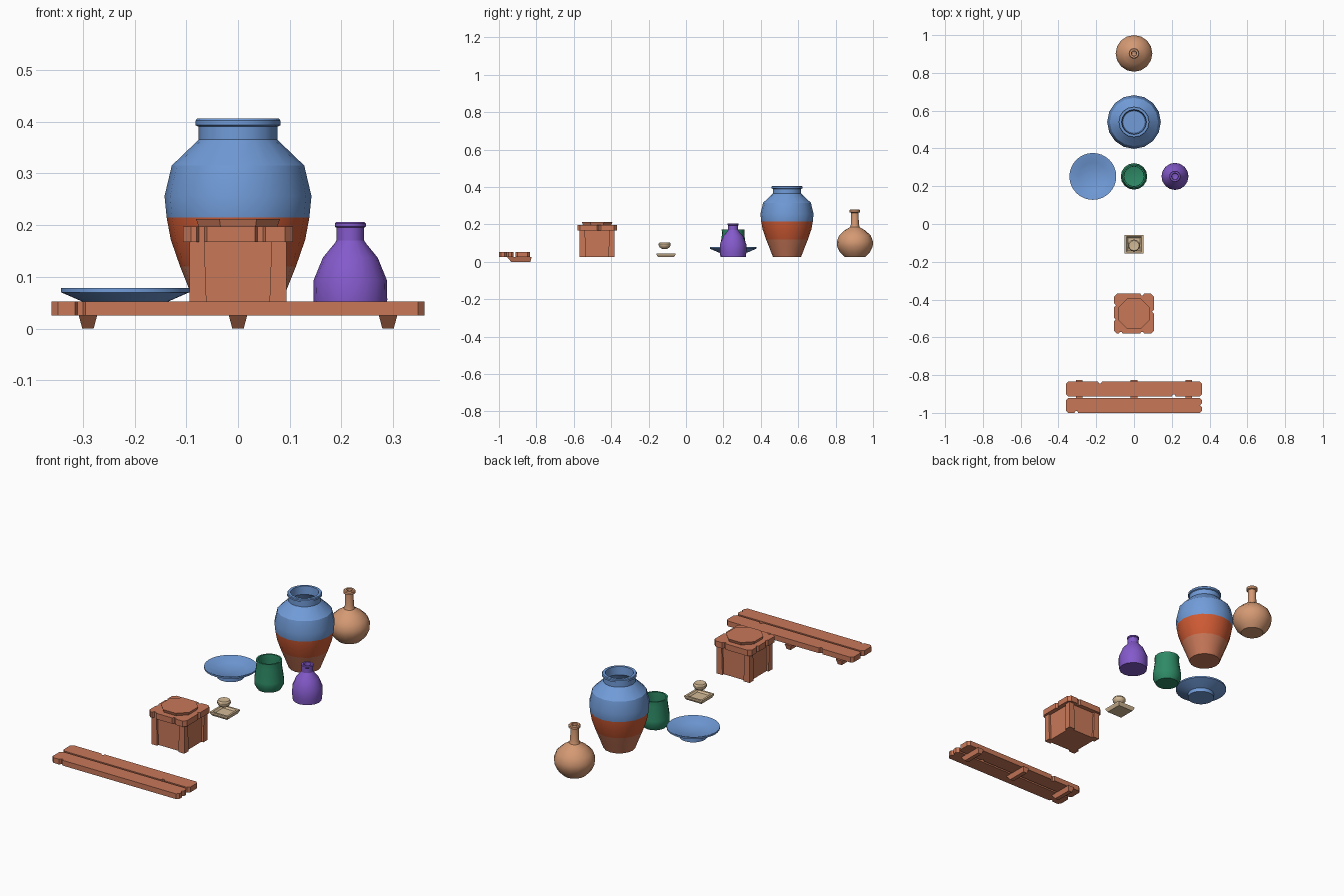
import bpy, bmesh, math
from mathutils import Vector

if "Cube" in bpy.data.objects:
    bpy.data.objects.remove(bpy.data.objects["Cube"])


def material(name, r, g, b):
    def lin(c):
        c /= 255
        return c / 12.92 if c < 0.04045 else ((c + 0.055) / 1.055) ** 2.4
    m = bpy.data.materials.new(name)
    m.diffuse_color = (lin(r), lin(g), lin(b), 1)
    m.use_nodes = True
    m.node_tree.nodes["Principled BSDF"].inputs["Base Color"].default_value = m.diffuse_color
    return m


WOOD = material("terracotta wood", 200, 120, 89)
BLUE = material("blue glaze", 113, 156, 217)
ORANGE = material("burnt orange glaze", 208, 91, 52)
TAN = material("tan clay", 212, 153, 115)
GREEN = material("green glaze", 46, 138, 102)
PURPLE = material("purple glaze", 132, 90, 203)
BEIGE = material("beige stone", 212, 186, 150)
BASE = 0.025


def finish(name, bm, mats, smooth=False):
    bmesh.ops.recalc_face_normals(bm, faces=bm.faces[:])
    me = bpy.data.meshes.new(name)
    bm.to_mesh(me)
    bm.free()
    for m in mats:
        me.materials.append(m)
    ob = bpy.data.objects.new(name, me)
    bpy.context.collection.objects.link(ob)
    if smooth:
        bpy.ops.object.select_all(action='DESELECT')
        ob.select_set(True)
        bpy.context.view_layer.objects.active = ob
        bpy.ops.object.shade_smooth_by_angle(angle=math.radians(30))
    return ob


def lathe(name, centre, profile, mats, n=16, rule=None):
    """Turn a (radius, z) profile; radius 0 makes a single pole vertex."""
    bm = bmesh.new()
    rings = []
    for r, z in profile:
        count = n if r > 0 else 1
        rings.append([bm.verts.new((centre[0] + r * math.cos(2 * math.pi * i / n),
                                    centre[1] + r * math.sin(2 * math.pi * i / n), z))
                      for i in range(count)])
    for k in range(len(rings) - 1):
        a, b = rings[k], rings[k + 1]
        for i in range(n):
            j = (i + 1) % n
            if len(a) == 1:
                f = bm.faces.new((a[0], b[j], b[i]))
            elif len(b) == 1:
                f = bm.faces.new((a[i], a[j], b[0]))
            else:
                f = bm.faces.new((a[i], a[j], b[j], b[i]))
            if rule:
                f.material_index = rule(k)
    return finish(name, bm, mats, True)


def prism(name, top, z0, z1, mat, bottom=None):
    """Solid between two outlines of equal length."""
    bm = bmesh.new()
    lo = [bm.verts.new((x, y, z0)) for x, y in (bottom or top)]
    hi = [bm.verts.new((x, y, z1)) for x, y in top]
    bm.faces.new(lo[::-1])
    bm.faces.new(hi)
    for i in range(len(lo)):
        j = (i + 1) % len(lo)
        bm.faces.new((lo[i], lo[j], hi[j], hi[i]))
    return finish(name, bm, [mat])


def rect(x0, x1, y0, y1):
    return [(x0, y0), (x1, y0), (x1, y1), (x0, y1)]


def worn(x0, x1, y0, y1, c, front=(), right=(), back=(), left=(), w=0.01, d=0.01):
    """Rectangle with clipped corners and small chips along its edges."""
    p = [(x0 + c, y0)]
    for x in sorted(front):
        p += [(x - w, y0), (x - w / 2, y0 + d), (x + w / 2, y0 + d), (x + w, y0)]
    p += [(x1 - c, y0), (x1, y0 + c)]
    for y in sorted(right):
        p += [(x1, y - w), (x1 - d, y), (x1, y + w)]
    p += [(x1, y1 - c), (x1 - c, y1)]
    for x in sorted(back, reverse=True):
        p += [(x + w, y1), (x + w / 2, y1 - d), (x - w / 2, y1 - d), (x - w, y1)]
    p += [(x0 + c, y1), (x0, y1 - c)]
    for y in sorted(left, reverse=True):
        p += [(x0, y + w), (x0 + d, y), (x0, y - w)]
    return p + [(x0, y0 + c)]


# Plank bench: two worn boards on three tapered battens
prism("front_board", worn(-0.36, 0.36, -1.0, -0.922, 0.012, front=(-0.305,), right=(-0.96,)),
      BASE, 0.052, WOOD)
prism("back_board", worn(-0.36, 0.36, -0.912, -0.835, 0.012, back=(-0.18,), front=(0.21,)),
      BASE, 0.052, WOOD)
for i, x in enumerate((-0.29, 0, 0.29)):
    prism(f"batten_{i + 1}", rect(x - 0.018, x + 0.018, -0.957, -0.825), 0, 0.026, WOOD,
          rect(x - 0.011, x + 0.011, -0.935, -0.832))

# Pedestal: core, corner posts, chipped slab, eight-sided lid
cy = -0.475
prism("pedestal_core", rect(-0.083, 0.083, cy - 0.083, cy + 0.083), BASE, 0.168, WOOD)
for sx in (-1, 1):
    for sy in (-1, 1):
        def corner(inner, outer=0.094):
            xs = sorted((sx * inner, sx * outer))
            ys = sorted((cy + sy * inner, cy + sy * outer))
            return rect(*xs, *ys)
        prism("pedestal_post", corner(0.065), BASE, 0.168, WOOD, corner(0.06))
prism("pedestal_slab", worn(-0.106, 0.106, cy - 0.106, cy + 0.106, 0.015,
                            front=(0.043, -0.07), back=(0.043,), right=(cy + 0.01,),
                            left=(cy + 0.045, cy - 0.03)), 0.167, 0.197, WOOD)
lid = worn(-0.081, 0.081, cy - 0.081, cy + 0.081, 0.045)
prism("pedestal_lid", lid, 0.197, 0.212, WOOD,
      [(x * 0.94, cy + (y - cy) * 0.94) for x, y in lid])

# Small square tray with a recessed middle, and the knob above it
bm = bmesh.new()
ty = -0.107
loops = []
for h, z in ((0.043, BASE), (0.05, 0.038), (0.05, 0.045), (0.04, 0.045), (0.033, 0.037)):
    loops.append([bm.verts.new((x, y, z)) for x, y in rect(-h, h, ty - h, ty + h)])
bm.faces.new(loops[0])
bm.faces.new(loops[-1])
for a, b in zip(loops, loops[1:]):
    for i in range(4):
        j = (i + 1) % 4
        bm.faces.new((a[i], a[j], b[j], b[i]))
finish("tray", bm, [BEIGE])
lathe("tray_knob", (0, ty - 0.007), [(0, 0.069), (0.014, 0.069), (0.026, 0.077), (0.032, 0.088),
      (0.032, 0.096), (0.027, 0.104), (0.02, 0.104), (0, 0.1)], [BEIGE], 12)

# Blue plate on a foot
lathe("plate", (-0.218, 0.252), [(0, BASE), (0.064, BASE), (0.064, 0.045), (0.085, 0.053),
      (0.124, 0.07), (0.124, 0.078), (0.117, 0.078), (0.075, 0.06), (0, 0.052)], [BLUE], 32)

# Green cup, hollow
lathe("cup", (0, 0.252), [(0, BASE), (0.056, BASE), (0.07, 0.052), (0.07, 0.075), (0.06, 0.145),
      (0.061, 0.172), (0.053, 0.172), (0.052, 0.145), (0.058, 0.06), (0, 0.045)], [GREEN])

# Purple flask
lathe("flask", (0.217, 0.252), [(0, BASE), (0.068, BASE), (0.0715, 0.055), (0.071, 0.093),
      (0.053, 0.137), (0.03, 0.165), (0.027, 0.17), (0.027, 0.195), (0.03, 0.197), (0.03, 0.203),
      (0.027, 0.206), (0.018, 0.206), (0.016, 0.165), (0, 0.16)], [PURPLE])

# Large storage jar: bare clay foot, orange belly, blue upper body and interior
lathe("storage_jar", (0, 0.54), [(0, BASE), (0.075, BASE), (0.094, 0.075), (0.112, 0.12),
      (0.13, 0.172), (0.138, 0.215), (0.142, 0.256), (0.128, 0.315), (0.076, 0.365),
      (0.076, 0.39), (0.082, 0.393), (0.082, 0.402), (0.079, 0.406), (0.066, 0.406),
      (0.063, 0.365), (0.115, 0.305), (0.128, 0.25), (0.1, 0.12), (0.06, 0.045), (0, 0.045)],
      [WOOD, ORANGE, BLUE], 16, lambda k: 0 if k < 3 else 1 if k < 5 else 2)

# Long-necked tan bottle
lathe("bottle", (0, 0.903), [(0, BASE), (0.055, BASE), (0.08, 0.05), (0.095, 0.082),
      (0.097, 0.108), (0.085, 0.14), (0.056, 0.167), (0.026, 0.185), (0.021, 0.2),
      (0.02, 0.262), (0.028, 0.265), (0.028, 0.276), (0.024, 0.28), (0.014, 0.28),
      (0.012, 0.2), (0, 0.195)], [TAN])
